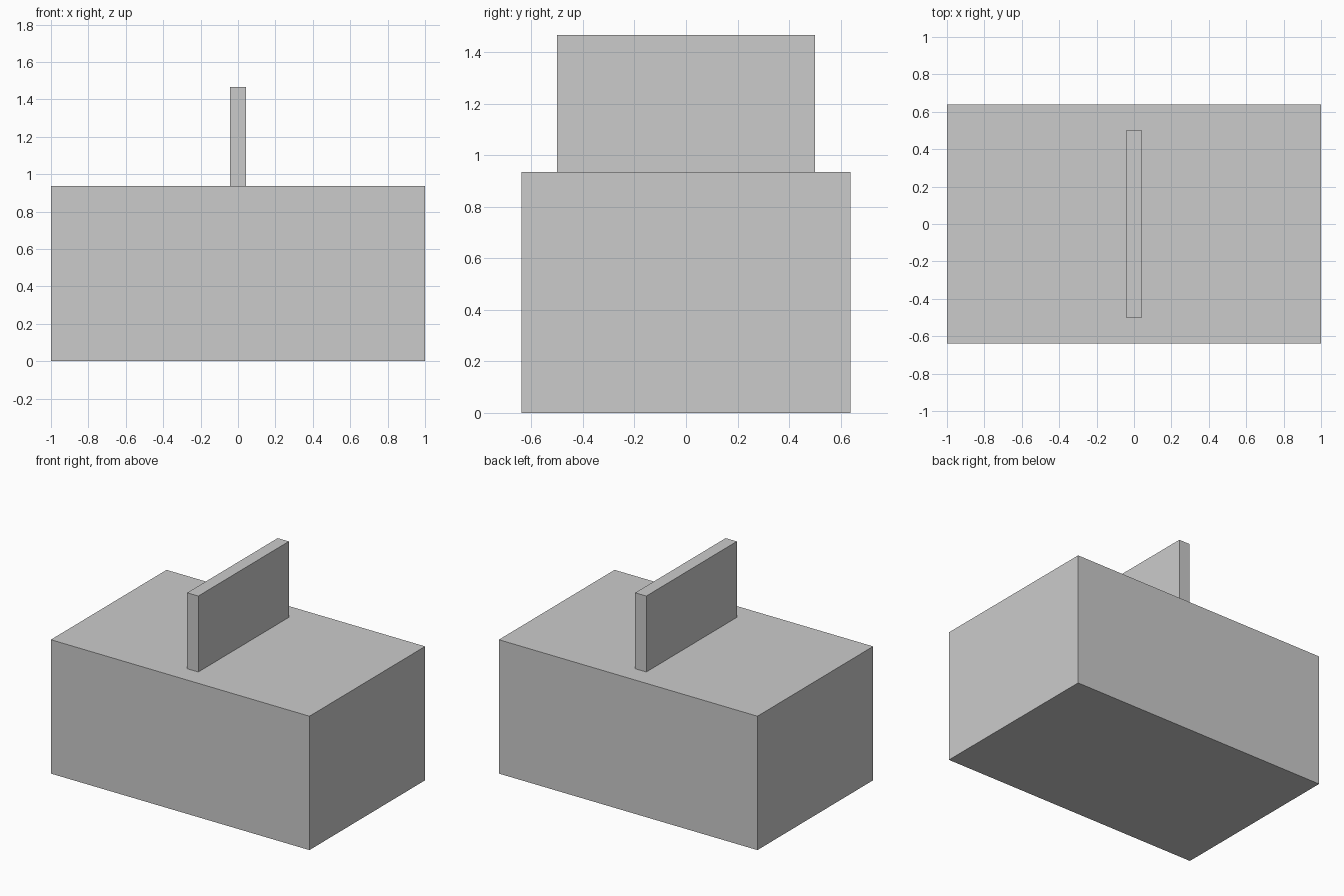
import bpy

if "Cube" in bpy.data.objects:
    bpy.data.objects.remove(bpy.data.objects["Cube"])


def box(name, size, z_bottom):
    """Box centred on x = y = 0, standing on z_bottom."""
    bpy.ops.mesh.primitive_cube_add(size=1, location=(0, 0, z_bottom + size[2] / 2))
    obj = bpy.context.object
    obj.name = name
    obj.scale = size
    bpy.ops.object.transform_apply(location=False, rotation=False, scale=True)
    return obj


BASE_HEIGHT = 0.936

# Solid base block
box("base_block", (2.0, 1.278, BASE_HEIGHT), 0)

# Thin upright plate standing across the middle of the block
box("upright_plate", (0.086, 1.0, 0.531), BASE_HEIGHT)
